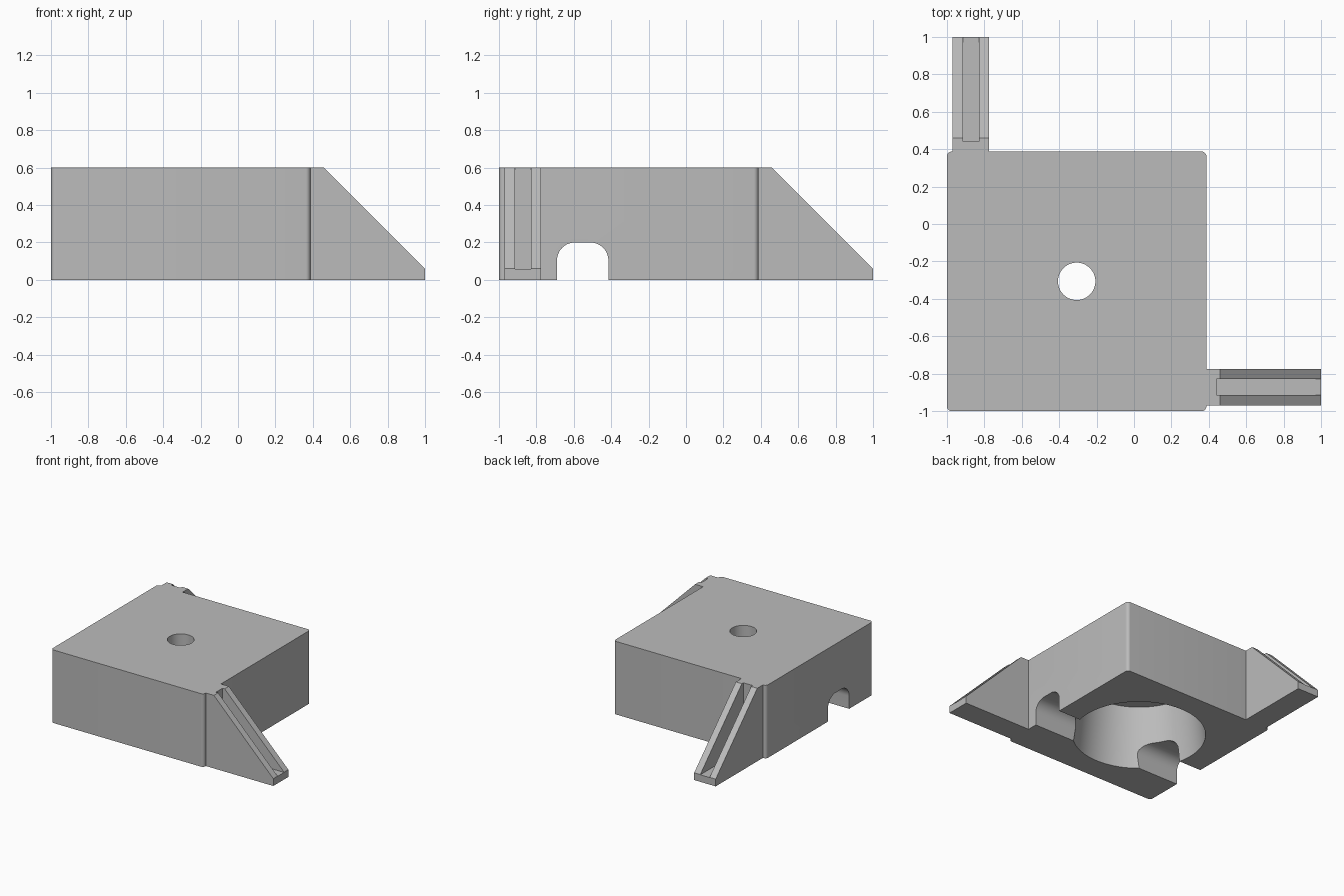
import bpy, bmesh, math
from mathutils import Vector, Matrix

cube = bpy.data.objects.get("Cube")
if cube:
    bpy.data.objects.remove(cube, do_unlink=True)

grey = bpy.data.materials.new("plain grey")
grey.use_nodes = True
grey.diffuse_color = (0.5, 0.5, 0.5, 1)
grey.node_tree.nodes["Principled BSDF"].inputs["Base Color"].default_value = (0.5, 0.5, 0.5, 1)

LOW, HIGH, TOP = -1.0, 0.387, 0.6
MID = (LOW + HIGH) / 2


def add_object(name, bm):
    bmesh.ops.recalc_face_normals(bm, faces=bm.faces)
    mesh = bpy.data.meshes.new(name)
    bm.to_mesh(mesh)
    bm.free()
    mesh.materials.append(grey)
    obj = bpy.data.objects.new(name, mesh)
    bpy.context.collection.objects.link(obj)
    return obj


def prism(name, outline, direction):
    """Closed outline of 3D points, swept along a direction."""
    bm = bmesh.new()
    face = bm.faces.new([bm.verts.new(p) for p in outline])
    swept = bmesh.ops.extrude_face_region(bm, geom=[face])["geom"]
    verts = [v for v in swept if isinstance(v, bmesh.types.BMVert)]
    bmesh.ops.translate(bm, vec=Vector(direction), verts=verts)
    return add_object(name, bm)


def cone(name, r_bottom, r_top, z0, z1):
    bm = bmesh.new()
    bmesh.ops.create_cone(bm, cap_ends=True, segments=96, radius1=r_bottom, radius2=r_top,
                          depth=z1 - z0, matrix=Matrix.Translation((MID, MID, (z0 + z1) / 2)))
    return add_object(name, bm)


def rounded(corners, radius, steps=8):
    """Round the given (u, v, start angle) corners, where u, v are arc centres."""
    pts = []
    for u, v, start in corners:
        for i in range(steps + 1):
            a = math.radians(start + 90 * i / steps)
            pts.append((u + radius * math.cos(a), v + radius * math.sin(a)))
    return pts


def cut(obj, cutter):
    cutter.hide_render = True
    mod = obj.modifiers.new("cut", 'BOOLEAN')
    mod.operation, mod.solver, mod.object = 'DIFFERENCE', 'EXACT', cutter
    select(obj)
    bpy.ops.object.modifier_apply(modifier=mod.name)
    bpy.data.objects.remove(cutter, do_unlink=True)


def select(obj):
    bpy.ops.object.select_all(action='DESELECT')
    obj.select_set(True)
    bpy.context.view_layer.objects.active = obj


# Square block with slightly rounded upright corners
r = 0.025
a, b = LOW + r, HIGH - r
plan = rounded([(b, b, 0), (a, b, 90), (a, a, 180), (b, a, 270)], r)
block = prism("block", [(x, y, 0) for x, y in plan], (0, 0, TOP))

# Tapered recess underneath and round hole through the top
cut(block, cone("recess_cutter", 0.51, 0.448, -0.08, 0.5))
cut(block, cone("hole_cutter", 0.1, 0.1, 0.4, 0.7))

# Arched channel through the block from side to side
y0, y1, arch = -0.69, -0.415, 0.097
channel = [(y0, -0.1), (y1, -0.1)]
channel += rounded([(y1 - arch, 0.2 - arch, 0), (y0 + arch, 0.2 - arch, 90)], arch, 12)
cut(block, prism("channel_cutter", [(-1.2, y, z) for y, z in channel], (2, 0, 0)))
select(block)
bpy.ops.object.shade_smooth_by_angle(angle=math.radians(30))

# Two slotted ramps, the second mirrored across the diagonal
ramp_side = [(HIGH, 0), (1, 0), (1, 0.06), (0.46, TOP), (HIGH, TOP)]
slot_side = [(0.44, 0.058), (1.1, 0.058), (1.1, 0.7), (0.44, 0.7)]


def ramp_part(name, side, start, width, swap):
    if swap:
        return prism(name, [(start, u, z) for u, z in side], (width, 0, 0))
    return prism(name, [(u, start, z) for u, z in side], (0, width, 0))


for name, swap in (("left_ramp", False), ("back_ramp", True)):
    ramp = ramp_part(name, ramp_side, -0.97, 0.195, swap)
    cut(ramp, ramp_part("slot_cutter", slot_side, -0.915, 0.085, swap))
